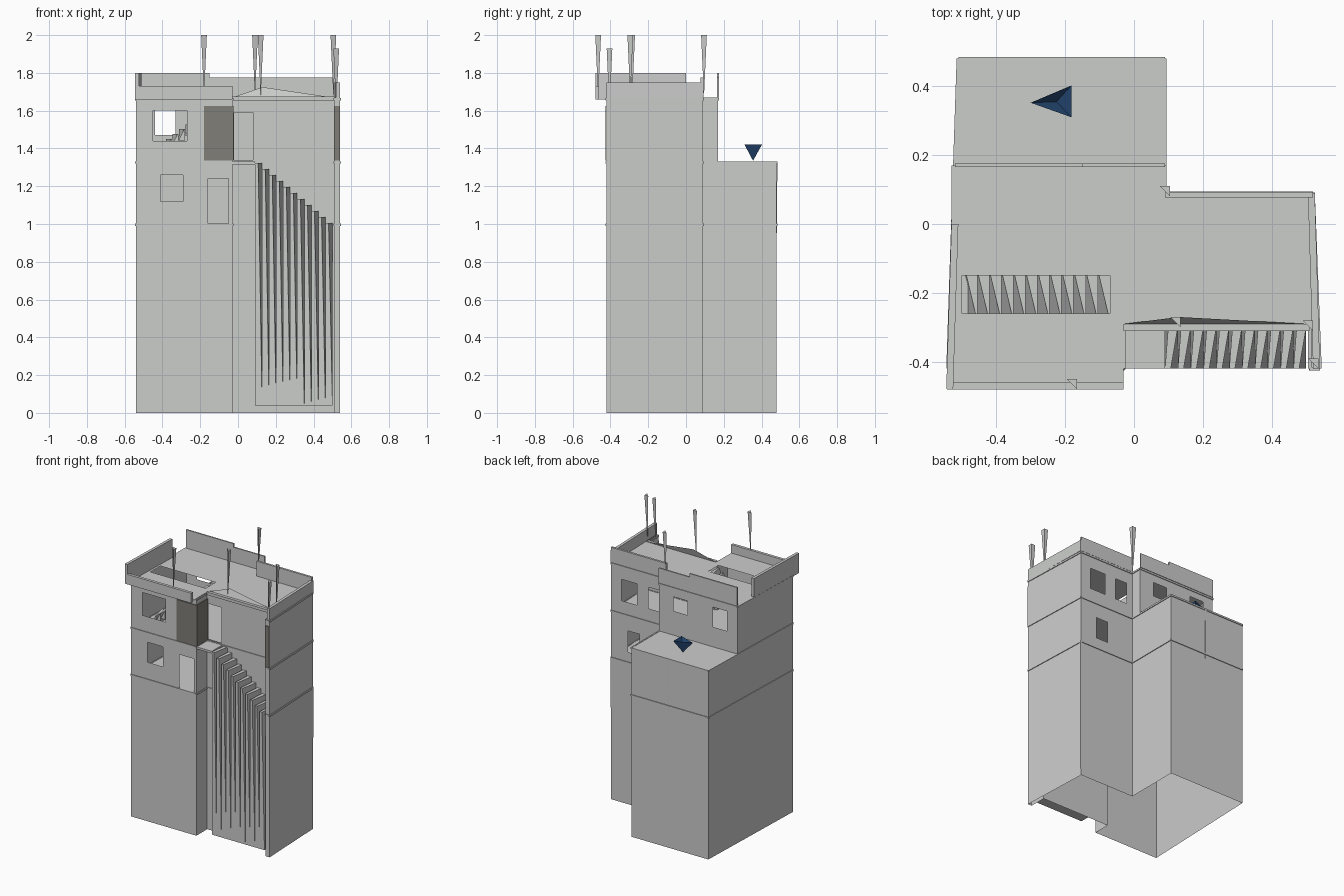
import bpy, bmesh
from mathutils import Vector

if "Cube" in bpy.data.objects:
    bpy.data.objects.remove(bpy.data.objects["Cube"])


def material(name, rgb):
    m = bpy.data.materials.new(name)
    m.diffuse_color = (*rgb, 1)
    m.use_nodes = True
    m.node_tree.nodes["Principled BSDF"].inputs["Base Color"].default_value = m.diffuse_color
    return m


GREY = material("pale grey plaster", (0.6, 0.61, 0.6))
BROWN = material("brown grey panel", (0.22, 0.21, 0.185))
BLUE = material("deep blue", (0.022, 0.08, 0.21))


def make(name, verts, faces, mat=GREY, fix=False):
    me = bpy.data.meshes.new(name)
    me.from_pydata([tuple(v) for v in verts], [], faces)
    if fix:
        bm = bmesh.new()
        bm.from_mesh(me)
        bmesh.ops.recalc_face_normals(bm, faces=bm.faces)
        bm.to_mesh(me)
        bm.free()
    me.materials.append(mat)
    ob = bpy.data.objects.new(name, me)
    bpy.context.collection.objects.link(ob)
    return ob


HEX = [(3, 2, 1, 0), (4, 5, 6, 7), (0, 1, 5, 4), (1, 2, 6, 5), (2, 3, 7, 6), (3, 0, 4, 7)]


def sheet(name, a, b, holes, point, mat=GREY):
    """Flat sheet over ranges a and b with rectangular openings (a0, a1, b0, b1)."""
    us = sorted({*a, *[h[i] for h in holes for i in (0, 1)]})
    vs = sorted({*b, *[h[i] for h in holes for i in (2, 3)]})
    verts = [point(u, v) for v in vs for u in us]
    n, faces = len(us), []
    for j in range(len(vs) - 1):
        for i in range(n - 1):
            u, v = (us[i] + us[i + 1]) / 2, (vs[j] + vs[j + 1]) / 2
            if not any(h[0] < u < h[1] and h[2] < v < h[3] for h in holes):
                k = j * n + i
                faces.append((k, k + 1, k + n + 1, k + n))
    return make(name, verts, faces, mat)


def walls(name, pts, z0, z1, openings):
    """One thin wall per footprint edge; openings are given in x and z."""
    for i, p in enumerate(pts):
        q = pts[(i + 1) % len(pts)]

        def at(t, z, p=p, q=q):
            return (p[0] + (q[0] - p[0]) * t, p[1] + (q[1] - p[1]) * t, z)
        holes = []
        for x0, x1, h0, h1 in openings.get(i, []):
            t = sorted(((x - p[0]) / (q[0] - p[0])) for x in (x0, x1))
            holes.append((*t, h0, h1))
        sheet(f"{name}_{i + 1}", (0, 1), (z0, z1), holes, at)


def bar(name, p, q, z0, z1, thick, mat=GREY):
    """Upright plate between two plan points."""
    p, q = Vector(p), Vector(q)
    d = (q - p).normalized()
    s = Vector((d.y, -d.x)) * thick / 2
    ring = [p + s, q + s, q - s, p - s]
    return make(name, [(*c, z) for z in (z0, z1) for c in ring], HEX, mat, True)


def spike(name, x, y, z0, z1, w=0.03):
    """Slim three-sided spike with its point down."""
    make(name, [(x, y, z0), (x - w / 2, y + w / 2, z1), (x + w / 2, y + w / 2, z1),
                (x + w / 2, y - w / 2, z1)], [(0, 2, 1), (0, 3, 2), (0, 1, 3), (1, 2, 3)])


def stairs(name, x0, x1, z0, z1, y0, y1, n, front, back, base):
    """Steps with skewed tops; front and back give the tread's share of the step width."""
    w = (x1 - x0) / n
    for i in range(n):
        x, top = x0 + i * w, z0 + (z1 - z0) * (i + 0.5) / n
        low = base if base is not None else top - 0.06
        v = [(x, y0, low), (x + w, y0, low), (x + w, y1, low), (x, y1, low),
             (x + front[0] * w, y0, top), (x + front[1] * w, y0, top),
             (x + back[1] * w, y1, top), (x + back[0] * w, y1, top)]
        make(f"{name}_step_{i + 1}", v, HEX, GREY, True)


# Footprints of the lower block and the top storey
front = [(-.54, -.42), (-.03, -.42), (-.03, -.3), (.51, -.3), (.51, -.42), (.54, -.42),
         (.52, .09), (.09, .09)]
lower = front + [(.09, .48), (-.51, .48)]
upper = front + [(.09, .17), (-.52, .17)]

# Walls with their windows and doors
walls("lower_wall", lower, 0, 1.33, {
    0: [(-.41, -.29, 1.12, 1.26), (-.16, -.05, 1.0, 1.24)], 6: [(.30, .39, 1.07, 1.22)]})
walls("upper_wall", upper, 1.33, 1.67, {
    0: [(-.45, -.27, 1.44, 1.6)], 2: [(-.02, .08, 1.34, 1.59)],
    6: [(.32, .44, 1.42, 1.57), (.14, .23, 1.42, 1.57)],
    8: [(-.13, -.02, 1.5, 1.6), (-.44, -.33, 1.47, 1.61)]})

# Floors
for name, z in (("first_floor", 1.0), ("terrace_floor", 1.33)):
    make(name, [(x, y, z) for x, y in lower], [tuple(range(len(lower)))])

# Roof with the stair opening
sheet("roof_left", (-.53, -.03), (-.48, .17), [(-.5, -.07, -.26, -.15)],
      lambda x, y: (x - (.012 if x < -.52 and y < -.3 else 0), y, 1.67))
sheet("roof_middle", (-.03, .09), (-.3, .17), [], lambda x, y: (x, y, 1.67))
sheet("roof_right", (.09, .52), (-.3, .09), [], lambda x, y: (x, y, 1.67))

# Storey bands and cornice
for name, pts, z in (("lower_band", lower, .99), ("middle_band", lower, 1.32),
                     ("upper_band", upper, 1.655)):
    for i in range(len(pts)):
        bar(f"{name}_{i + 1}", pts[i], pts[(i + 1) % len(pts)], z, z + .012, .01)

# Parapets around the roof
bar("parapet_left", (-.535, -.48), (-.52, 0), 1.66, 1.8, .02)
bar("parapet_front", (-.54, -.47), (-.03, -.47), 1.66, 1.73, .02)
bar("parapet_back_tall", (-.52, .17), (-.15, .17), 1.67, 1.8, .01)
bar("parapet_back_low", (-.15, .17), (.09, .17), 1.67, 1.775, .01)
bar("parapet_back_right", (.09, .085), (.52, .085), 1.67, 1.775, .015)
bar("parapet_right", (.53, -.42), (.515, .09), 1.67, 1.75, .02)
bar("recess_edge", (-.03, -.3), (.51, -.3), 1.655, 1.675, .02)
make("recess_gable", [(-.03, -.29, 1.67), (.5, -.29, 1.67), (.13, -.27, 1.725)], [(0, 1, 2)])

# Brown facing at the recess corner and on the end wall
bar("brown_panel_front", (-.18, -.423), (-.027, -.423), 1.335, 1.625, .005, BROWN)
bar("brown_panel_side", (-.027, -.423), (-.027, -.3), 1.335, 1.625, .005, BROWN)
bar("brown_panel_end", (.508, -.423), (.54, -.423), 1.335, 1.625, .005, BROWN)

# Landing and the outer stair falling to the right
bar("landing", (-.03, -.36), (.09, -.36), 1.315, 1.33, .12)
stairs("outer_stair", .09, .5, 1.34, .99, -.42, -.3, 11, (0, .45), (.25, 1), .04)

# Inner stair rising to the roof opening
stairs("inner_stair", -.49, -.07, 1.36, 1.67, -.26, -.15, 12, (.85, 1), (.1, 1), None)

# Roof spikes and slivers along the walls
for i, (x, y, z0, z1) in enumerate([
        (-.18, -.465, 1.67, 2), (.12, -.285, 1.67, 2), (.505, -.295, 1.67, 2),
        (.52, -.405, 1.6, 1.93), (.09, .095, 1.67, 2)]):
    spike(f"roof_spike_{i + 1}", x, y, z0, z1)
spike("wall_sliver_right", .52, .085, 0, 1.0, .012)
spike("wall_sliver_back", -.2, .478, .7, 1.32, .012)

# Blue open-topped pyramid on the rear terrace
make("blue_pyramid", [(-.225, .355, 1.335), (-.3, .352, 1.42), (-.182, .402, 1.42),
                      (-.182, .31, 1.42)], [(0, 2, 1), (0, 3, 2), (0, 1, 3)], BLUE)
